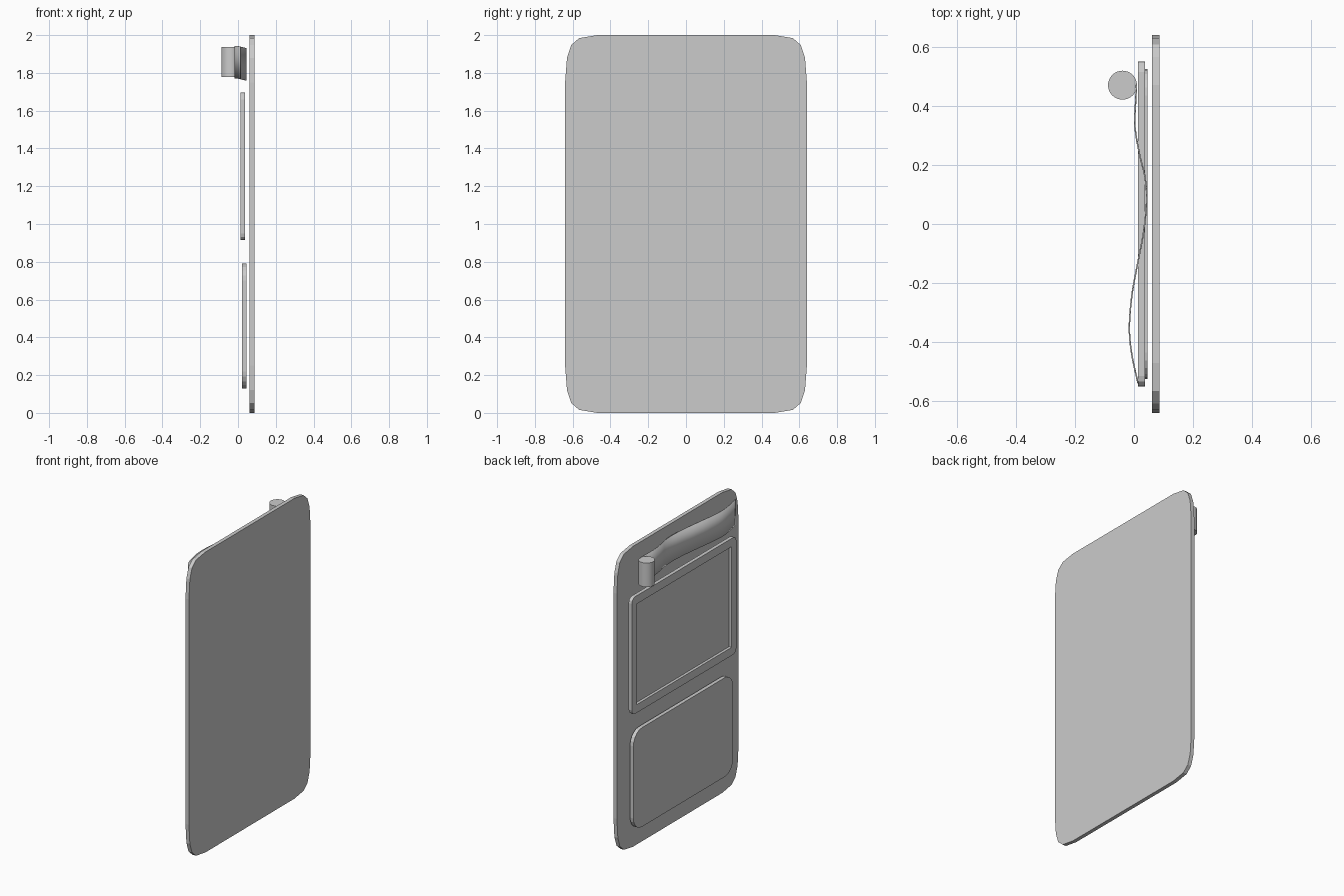
import bpy, bmesh, math

if "Cube" in bpy.data.objects:
    bpy.data.objects.remove(bpy.data.objects["Cube"])


def add_object(name, bm, smooth=False):
    bmesh.ops.recalc_face_normals(bm, faces=bm.faces[:])
    mesh = bpy.data.meshes.new(name)
    bm.to_mesh(mesh)
    bm.free()
    ob = bpy.data.objects.new(name, mesh)
    bpy.context.collection.objects.link(ob)
    if smooth:
        bpy.ops.object.select_all(action='DESELECT')
        ob.select_set(True)
        bpy.context.view_layer.objects.active = ob
        bpy.ops.object.shade_smooth_by_angle(angle=math.radians(35))
    return ob


def slab(x0, x1, half_y, z0, z1, corner):
    """Upright plate; corner lists (inset y, inset z) from side to top."""
    outline = []
    for sy, top in ((1, True), (-1, True), (-1, False), (1, False)):
        pts = [(sy * (half_y - a), z1 - b if top else z0 + b) for a, b in corner]
        outline += pts if (sy > 0) == top else pts[::-1]
    bm = bmesh.new()
    back = [bm.verts.new((x1, y, z)) for y, z in outline]
    front = [bm.verts.new((x0, y, z)) for y, z in outline]
    bm.faces.new(back)
    face = bm.faces.new(front)
    n = len(outline)
    for i in range(n):
        j = (i + 1) % n
        bm.faces.new((back[i], back[j], front[j], front[i]))
    return bm, face, front


def arc(ry, rz, n=5):
    return [(ry * (1 - math.cos(i * math.pi / 2 / n)), rz * (1 - math.sin(i * math.pi / 2 / n)))
            for i in range(n + 1)]


# Main board with stretched, faceted corners
bm, _, _ = slab(0.061, 0.0865, 0.64, 0, 2,
                [(0, 0.25), (0.01, 0.12), (0.032, 0.053), (0.074, 0.016), (0.17, 0)])
add_object("back_board", bm)

# Lower panel
bm, _, _ = slab(0.02, 0.045, 0.525, 0.13, 0.79, arc(0.09, 0.09))
add_object("lower_panel", bm)

# Upper panel: square recess inside a rounded rim
bm, face, front = slab(0.0135, 0.0375, 0.55, 0.915, 1.695, arc(0.035, 0.035, 3))
bm.faces.remove(face)
hole = [(0.5, 1.64), (-0.5, 1.64), (-0.5, 0.97), (0.5, 0.97)]
rim = [bm.verts.new((0.0135, y, z)) for y, z in hole]
floor = [bm.verts.new((0.032, y, z)) for y, z in hole]
bm.faces.new(floor)
for c in range(4):
    d = (c + 1) % 4
    corner = front[c * 4:c * 4 + 4]
    for a, b in zip(corner, corner[1:]):
        bm.faces.new((a, b, rim[c]))
    bm.faces.new((corner[-1], front[(c * 4 + 4) % 16], rim[d], rim[c]))
    bm.faces.new((rim[c], rim[d], floor[d], floor[c]))
add_object("upper_framed_panel", bm)

# Wavy strip across the top, smoothed through a few points
path = [(0.014, -0.54), (-0.006, -0.45), (-0.016, -0.356), (-0.007, -0.24), (0.012, -0.135),
        (0.032, -0.03), (0.043, 0.08), (0.037, 0.16), (0.02, 0.23), (0.003, 0.33),
        (0.006, 0.42), (0.008, 0.47)]


def spline(p0, p1, p2, p3, t):
    return tuple(0.5 * (2 * b + (c - a) * t + (2 * a - 5 * b + 4 * c - d) * t * t
                        + (3 * b - a - 3 * c + d) * t ** 3) for a, b, c, d in zip(p0, p1, p2, p3))


ext = [path[0]] + path + [path[-1]]
line = [spline(*ext[i:i + 4], k / 3) for i in range(len(path) - 1) for k in range(3)] + [path[-1]]
bm = bmesh.new()
rows = []
for x, y in line:
    dip = 0.25 * max(x, 0)
    rows.append([bm.verts.new((x, y, z - dip)) for z in (1.77, 1.942)])
for a, b in zip(rows, rows[1:]):
    bm.faces.new((a[0], b[0], b[1], a[1]))
strip = add_object("wavy_strip", bm, True)
mod = strip.modifiers.new("thickness", 'SOLIDIFY')
mod.thickness = 0.005
mod.offset = 0

# Roll at the end of the strip
bpy.ops.mesh.primitive_cylinder_add(vertices=32, radius=0.049, depth=0.16,
                                    location=(-0.039, 0.47, 1.858))
bpy.context.object.name = "strip_roll"
bpy.ops.object.shade_smooth_by_angle(angle=math.radians(35))
